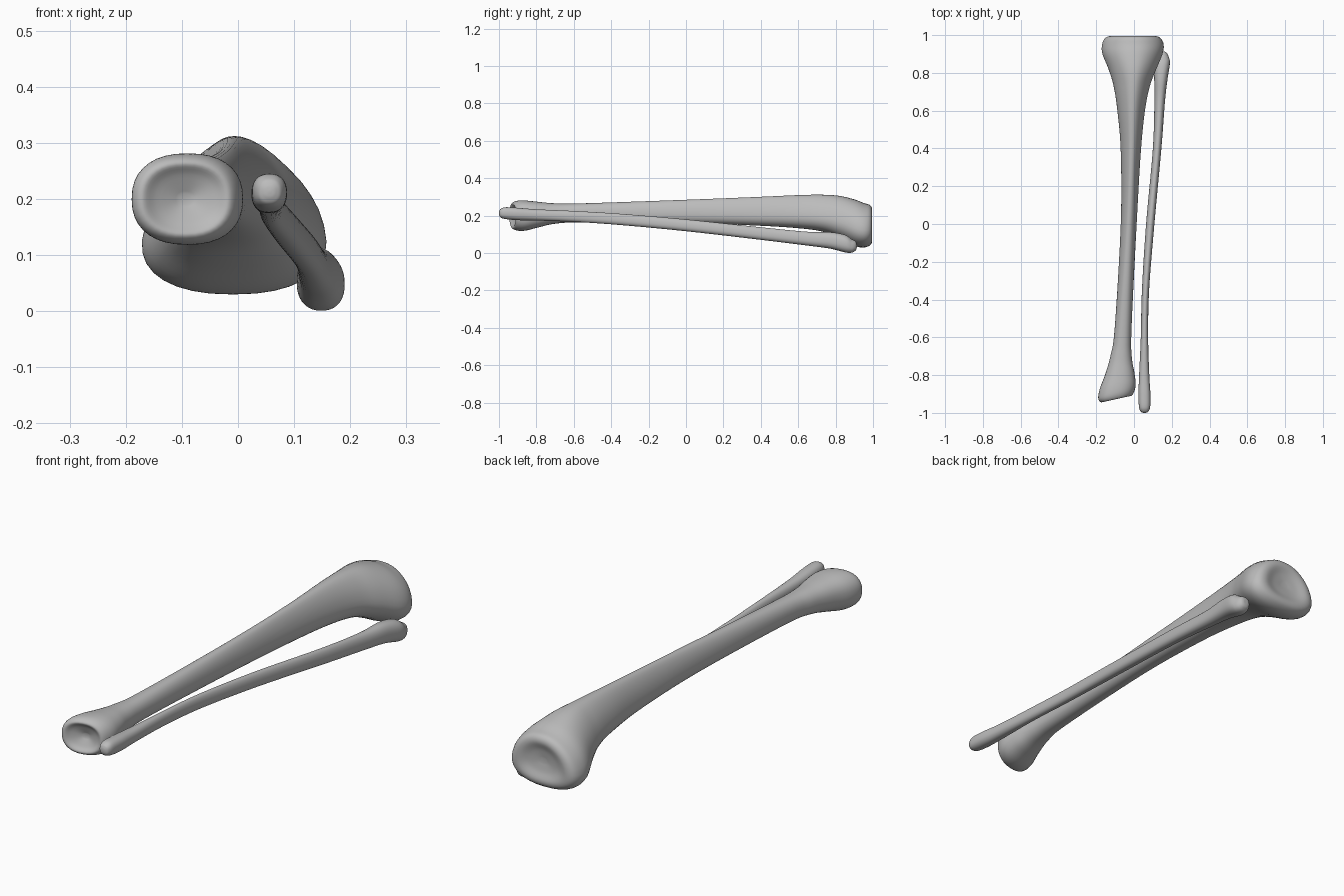
import bpy, bmesh, math

if "Cube" in bpy.data.objects:
    bpy.data.objects.remove(bpy.data.objects["Cube"])

SIDES = 36
STEPS = 5

bone = bpy.data.materials.new("bone_grey")
bone.diffuse_color = (0.5, 0.5, 0.5, 1)
bone.use_nodes = True
bone.node_tree.nodes["Principled BSDF"].inputs["Base Color"].default_value = bone.diffuse_color


def clamp(v):
    return max(0.0, min(1.0, v))


def spline(a, b, c, d, t):
    """Catmull-Rom blend of four control sections."""
    return [0.5 * (2 * q + (r - p) * t + (2 * p - 5 * q + 4 * r - s) * t * t
                   + (3 * q - p - 3 * r + s) * t ** 3) for p, q, r, s in zip(a, b, c, d)]


def section(row, taper, skew):
    """Rounded outline that narrows upwards into a ridge."""
    y, xl, xr, zb, zt = row
    pts = []
    for i in range(SIDES):
        a = 2 * math.pi * i / SIDES
        x, z = (math.copysign(abs(v) ** 0.86, v) for v in (math.cos(a), math.sin(a)))
        h = (z + 1) / 2
        k = taper(y) * h ** 1.4
        pts.append((x * (1 - k) + 0.15 * k, h))
    lo, hi = min(p[0] for p in pts), max(p[0] for p in pts)
    mid = (xl + xr) / 2
    out = []
    for x, h in pts:
        px = xl + (x - lo) / (hi - lo) * (xr - xl)
        out.append((px, y + skew(y) * (px - mid), zb + h * (zt - zb)))
    return out


def inset(row, scale, dy):
    """End-cap section: shrunk about its centre and shifted along y."""
    y, xl, xr, zb, zt = row
    cx, cz = (xl + xr) / 2, (zb + zt) / 2
    return (y + dy, cx + (xl - cx) * scale, cx + (xr - cx) * scale,
            cz + (zb - cz) * scale, cz + (zt - cz) * scale)


def loft(name, rows, front, back, taper, skew):
    """Smooth skin through sections from front to back, with shaped caps."""
    rows = ([inset(rows[0], *c) for c in reversed(front)] + rows
            + [inset(rows[-1], *c) for c in back])
    dense = []
    n = len(rows)
    for i in range(n - 1):
        q = [rows[max(0, i - 1)], rows[i], rows[i + 1], rows[min(n - 1, i + 2)]]
        dense += [spline(*q, j / STEPS) for j in range(STEPS)]
    dense.append(rows[-1])
    bm = bmesh.new()
    rings = [[bm.verts.new(p) for p in section(r, taper, skew)] for r in dense]
    for a, b in zip(rings, rings[1:]):
        for i in range(SIDES):
            j = (i + 1) % SIDES
            bm.faces.new((a[i], a[j], b[j], b[i]))
    bm.faces.new(rings[0][::-1])
    bm.faces.new(rings[-1])
    bmesh.ops.recalc_face_normals(bm, faces=bm.faces)
    for f in bm.faces:
        f.smooth = True
    me = bpy.data.meshes.new(name)
    bm.to_mesh(me)
    bm.free()
    me.materials.append(bone)
    bpy.context.collection.objects.link(bpy.data.objects.new(name, me))


# Thick bone with dished ends: y, left, right, bottom, top
loft("shin_bone", [
    (-0.905, -0.189, 0.002, 0.121, 0.279),
    (-0.86, -0.182, 0.009, 0.120, 0.281),
    (-0.79, -0.152, 0.002, 0.137, 0.274),
    (-0.70, -0.125, -0.012, 0.157, 0.266),
    (-0.55, -0.102, -0.013, 0.164, 0.266),
    (0.0, -0.070, 0.014, 0.160, 0.285),
    (0.38, -0.070, 0.036, 0.147, 0.300),
    (0.60, -0.088, 0.058, 0.133, 0.310),
    (0.73, -0.108, 0.084, 0.115, 0.312),
    (0.82, -0.135, 0.118, 0.080, 0.306),
    (0.90, -0.167, 0.151, 0.039, 0.287),
    (0.95, -0.169, 0.157, 0.030, 0.268),
], front=[(0.82, -0.022), (0.55, -0.01), (0.12, 0.005)],
    back=[(0.9, 0.034), (0.7, 0.045), (0.4, 0.034), (0.1, 0.028)],
    taper=lambda y: 0.5 * clamp((y + 0.85) / 1.1) - 0.15 * clamp((y - 0.75) / 0.2),
    skew=lambda y: 0.22 * clamp((-0.75 - y) / 0.15))

# Thin bone beside it, with rounded ends
loft("calf_bone", [
    (-0.965, 0.026, 0.086, 0.182, 0.245),
    (-0.90, 0.024, 0.087, 0.176, 0.242),
    (-0.80, 0.027, 0.081, 0.174, 0.234),
    (-0.60, 0.036, 0.075, 0.167, 0.225),
    (-0.35, 0.042, 0.080, 0.150, 0.210),
    (0.0, 0.064, 0.108, 0.117, 0.180),
    (0.40, 0.100, 0.145, 0.071, 0.138),
    (0.65, 0.108, 0.164, 0.040, 0.114),
    (0.77, 0.107, 0.178, 0.024, 0.112),
    (0.85, 0.105, 0.190, 0.004, 0.098),
    (0.885, 0.114, 0.184, 0.002, 0.075),
], front=[(0.75, -0.025), (0.4, -0.033), (0.08, -0.035)],
    back=[(0.72, 0.02), (0.4, 0.027), (0.08, 0.028)],
    taper=lambda y: 0.25 * clamp((y + 0.9) / 0.5) * clamp((0.9 - y) / 0.3),
    skew=lambda y: 0.0)
